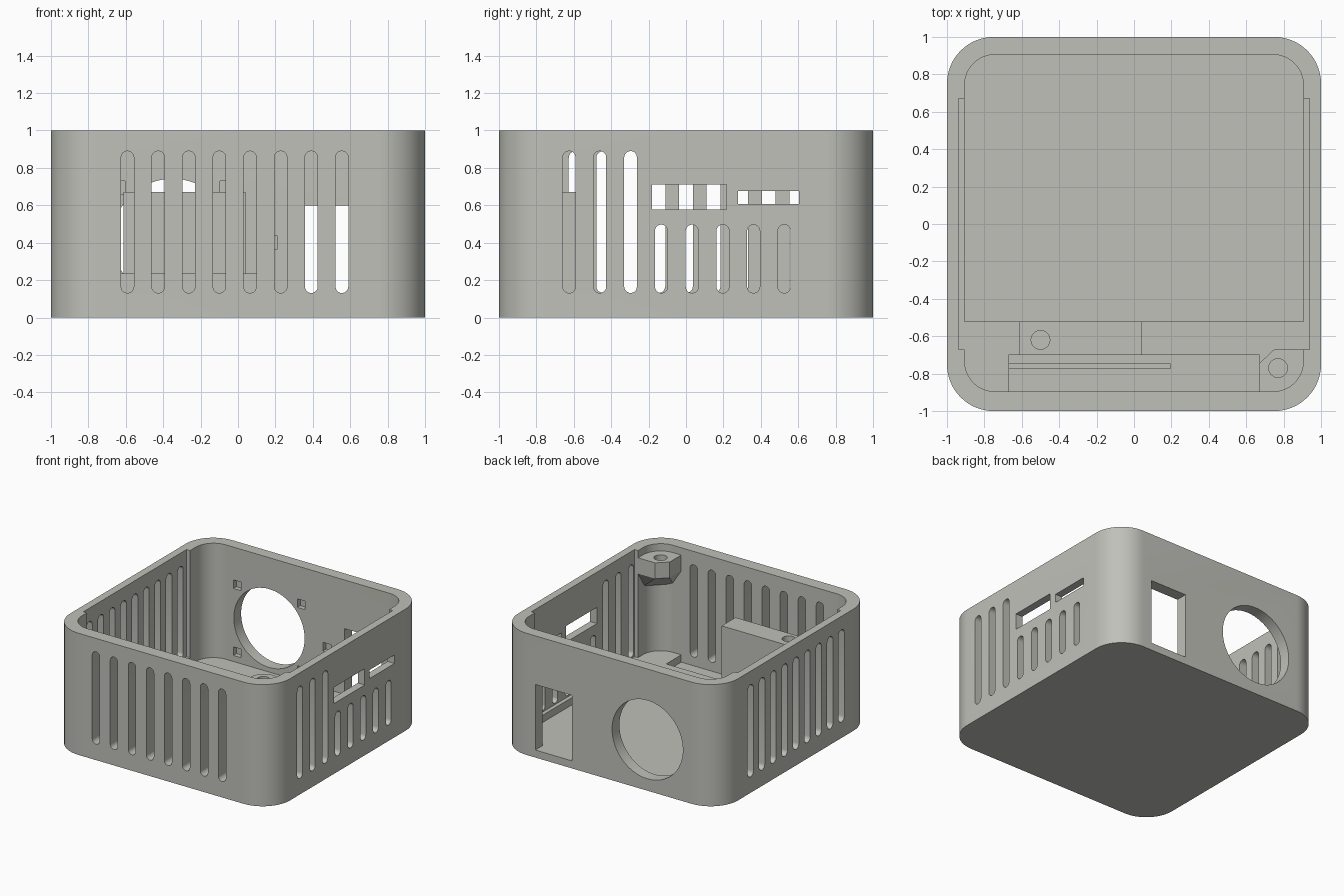
import bpy, bmesh, math

if "Cube" in bpy.data.objects:
    bpy.data.objects.remove(bpy.data.objects["Cube"])

grey = bpy.data.materials.new("warm_grey")
grey.diffuse_color = (0.53, 0.53, 0.49, 1)
grey.use_nodes = True
grey.node_tree.nodes["Principled BSDF"].inputs["Base Color"].default_value = grey.diffuse_color


def arc(cx, cy, r, a0, a1, n):
    return [(cx + r * math.cos(math.radians(a0 + (a1 - a0) * i / n)),
             cy + r * math.sin(math.radians(a0 + (a1 - a0) * i / n))) for i in range(n + 1)]


def rect(u0, u1, v0, v1):
    return [(u0, v0), (u1, v0), (u1, v1), (u0, v1)]


def rounded(u0, u1, v0, v1, r, n=16):
    return (arc(u1 - r, v1 - r, r, 0, 90, n) + arc(u0 + r, v1 - r, r, 90, 180, n)
            + arc(u0 + r, v0 + r, r, 180, 270, n) + arc(u1 - r, v0 + r, r, 270, 360, n))


def circle(u, v, r, n=32):
    return arc(u, v, r, 0, 360, n)[:-1]


def slot(u, v0, v1, w):
    r = w / 2
    return arc(u, v1 - r, r, 0, 180, 10) + arc(u, v0 + r, r, 180, 360, 10)


def finish(name, bm):
    bmesh.ops.recalc_face_normals(bm, faces=bm.faces)
    me = bpy.data.meshes.new(name)
    bm.to_mesh(me)
    bm.free()
    me.materials.append(grey)
    ob = bpy.data.objects.new(name, me)
    bpy.context.collection.objects.link(ob)
    return ob


def prism(name, outline, a, b, axis="z"):
    """Extrude a 2D outline from a to b along an axis."""
    place = {"x": lambda u, v, d: (d, u, v), "y": lambda u, v, d: (u, d, v),
             "z": lambda u, v, d: (u, v, d)}[axis]
    bm = bmesh.new()
    lo = [bm.verts.new(place(u, v, a)) for u, v in outline]
    hi = [bm.verts.new(place(u, v, b)) for u, v in outline]
    bm.faces.new(lo)
    bm.faces.new(hi)
    for i in range(len(lo)):
        j = (i + 1) % len(lo)
        bm.faces.new((lo[i], lo[j], hi[j], hi[i]))
    return finish(name, bm)


def cut(target, outline, a, b, axis="z"):
    cutter = prism("cutter", outline, a, b, axis)
    cutter.hide_render = True
    mod = target.modifiers.new("cut", "BOOLEAN")
    mod.operation, mod.solver, mod.object = "DIFFERENCE", "EXACT", cutter
    bpy.context.view_layer.objects.active = target
    bpy.ops.object.modifier_apply(modifier=mod.name)
    bpy.data.objects.remove(cutter)


# Open-topped case with thinned side walls
case = prism("case", rounded(-1, 1, -1, 1, 0.25), 0, 1)
cut(case, rounded(-0.905, 0.905, -0.895, 0.905, 0.16), 0.06, 1.1)
for s in (-1, 1):
    cut(case, rect(*sorted((s * 0.85, s * 0.937)), -0.67, 0.67), 0.12, 1.1)

# Front vents
for i in range(8):
    cut(case, slot(-0.591 + 0.1638 * i, 0.131, 0.89, 0.068), -1.1, -0.8, "y")
# Left vents
for i in range(9):
    cut(case, slot(-0.59 + 0.1475 * i, 0.131, 0.89, 0.074), -1.1, -0.8, "x")
# Right vents: three tall, five short
for i in range(8):
    cut(case, slot(-0.625 + 0.1643 * i, 0.131, 0.89 if i < 3 else 0.497, 0.068), 0.8, 1.1, "x")
# Right port openings
cut(case, rect(-0.182, 0.217, 0.578, 0.711), 0.8, 1.1, "x")
cut(case, rect(0.278, 0.604, 0.607, 0.677), 0.8, 1.1, "x")
# Rear round and rectangular openings
cut(case, circle(-0.35, 0.42, 0.322, 64), 0.8, 1.1, "y")
cut(case, rect(0.336, 0.67, 0.062, 0.6), 0.8, 1.1, "y")
# Small square pockets inside the rear wall
for x, z in ((-0.64, 0.695), (-0.06, 0.695), (-0.64, 0.145), (-0.06, 0.145),
             (0.175, 0.4), (0.83, 0.4)):
    cut(case, rect(x - 0.035, x + 0.035, z - 0.035, z + 0.035), 0.85, 0.945, "y")

# Raised front floor with a trough behind the front wall
floor = prism("front_floor", arc(-0.745, -0.735, 0.175, 180, 270, 10)
              + arc(0.745, -0.735, 0.175, 270, 360, 10) + [(0.92, -0.52), (-0.92, -0.52)], 0.04, 0.12)
cut(floor, rect(-0.67, 0.67, -0.95, -0.70), 0.06, 0.3)

# Low rib in the trough
rib = prism("trough_rib", rect(-0.67, 0.195, -0.775, -0.745), 0.05, 0.235)

# Mounting block with a screw hole
block = prism("mounting_block", rect(-0.612, 0.04, -0.70, -0.52), 0.12, 0.67)
cut(block, circle(-0.5, -0.62, 0.05), 0.35, 0.8)

# Corner screw boss with a tapered underside
bm = bmesh.new()
top = [(0.67, -0.92), (0.67, -0.745), (0.75, -0.67), (0.92, -0.67), (0.92, -0.92)]
low = [(0.76, -0.92), (0.92, -0.76), (0.92, -0.92)]
for pts, z in ((top, 0.94), (top, 0.81), (low, 0.67)):
    for x, y in pts:
        bm.verts.new((x, y, z))
bmesh.ops.convex_hull(bm, input=bm.verts)
bmesh.ops.dissolve_limit(bm, angle_limit=0.01, verts=bm.verts, edges=bm.edges)
boss = finish("corner_boss", bm)
cut(boss, circle(0.77, -0.77, 0.05), 0.8, 1.0)

# Smooth curved walls, keep edges crisp
bpy.ops.object.select_all(action="DESELECT")
for ob in (case, floor, rib, block, boss):
    ob.select_set(True)
bpy.context.view_layer.objects.active = case
bpy.ops.object.shade_smooth_by_angle(angle=math.radians(30))
